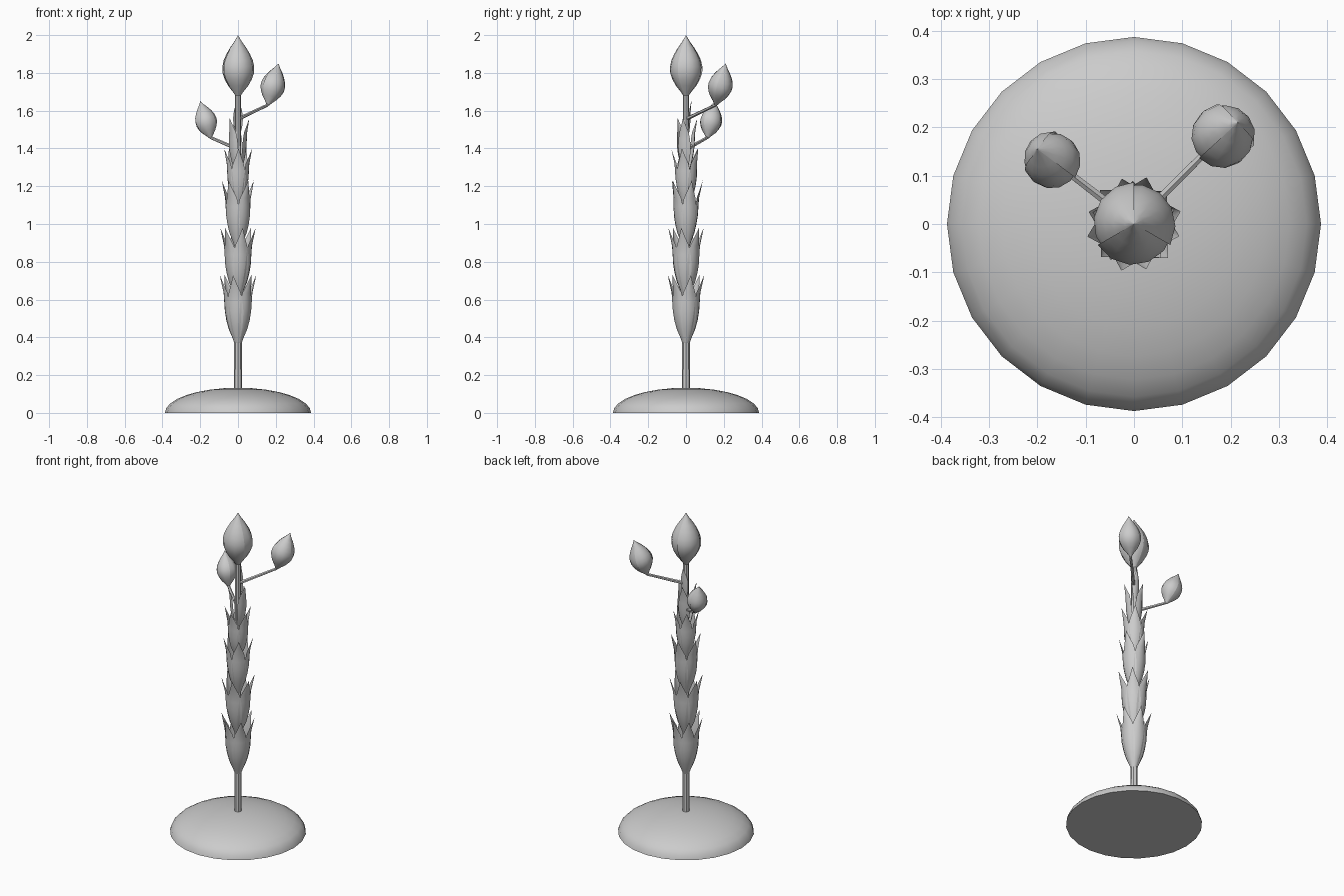
import bpy, bmesh, math
from mathutils import Vector, Matrix

cube = bpy.data.objects.get("Cube")
if cube:
    bpy.data.objects.remove(cube)

grey = bpy.data.materials.new("plain_grey")
grey.use_nodes = True
grey.diffuse_color = (0.6, 0.6, 0.6, 1)
grey.node_tree.nodes["Principled BSDF"].inputs["Base Color"].default_value = (0.6, 0.6, 0.6, 1)


def finish(bm, name, sharp=40):
    mesh = bpy.data.meshes.new(name)
    bm.to_mesh(mesh)
    bm.free()
    obj = bpy.data.objects.new(name, mesh)
    bpy.context.collection.objects.link(obj)
    mesh.materials.append(grey)
    bpy.ops.object.select_all(action='DESELECT')
    obj.select_set(True)
    bpy.context.view_layer.objects.active = obj
    bpy.ops.object.shade_smooth_by_angle(angle=math.radians(sharp))
    return obj


def add_grid(bm, rows):
    """Skin a sheet over rows of points."""
    verts = [[bm.verts.new(p) for p in row] for row in rows]
    for a, b in zip(verts, verts[1:]):
        for i in range(len(a) - 1):
            bm.faces.new((a[i], a[i + 1], b[i + 1], b[i]))


def tube(name, start, end, r1, r2, sides=8):
    start, end = Vector(start), Vector(end)
    axis = end - start
    bm = bmesh.new()
    turn = axis.to_track_quat('Z', 'Y').to_matrix().to_4x4()
    bmesh.ops.create_cone(bm, cap_ends=True, segments=sides, radius1=r1, radius2=r2,
                          depth=axis.length,
                          matrix=Matrix.Translation((start + end) / 2) @ turn)
    return finish(bm, name)


def interpolate(points, t):
    """Catmull-Rom through evenly spaced values."""
    n = len(points) - 1
    i = min(int(t * n), n - 1)
    f = t * n - i
    p0, p1, p2, p3 = (points[max(0, min(n, i + k))] for k in (-1, 0, 1, 2))
    return p1 + 0.5 * f * (p2 - p0 + f * (2 * p0 - 5 * p1 + 4 * p2 - p3
                                          + f * (3 * (p1 - p2) + p3 - p0)))


def leaf(bm, angle, z, length, width, spread):
    """Cupped pointed leaf that hugs the stem and flicks out at its tip."""
    rows = []
    steps = 8
    for j in range(steps + 1):
        t = j / steps
        out = 0.012 + spread * interpolate([0, 0.42, 0.66, 0.74, 1.0], t)
        half = width * max(0.0, interpolate([0.15, 0.75, 1.0, 0.75, 0.0], t))
        row = []
        for u in (1, 0.5, 0, -0.5, -1):
            p = Vector((out - 0.35 * half * u * u, half * u, z + length * t))
            row.append(Matrix.Rotation(math.radians(angle), 3, 'Z') @ p)
        rows.append(row)
    add_grid(bm, rows)


def bud(name, base, tip, radius):
    """Closed bud of three overlapping petals wrapped around an axis."""
    base, tip = Vector(base), Vector(tip)
    axis = tip - base
    turn = axis.to_track_quat('Z', 'Y').to_matrix()
    if axis.x == 0 and axis.y == 0:
        turn = Matrix.Identity(3)
    profile = [0.05, 0.62, 0.97, 0.9, 0.5, 0.0]
    bm = bmesh.new()
    for k in range(3):
        rows = []
        for j in range(11):
            t = j / 10
            r = radius * max(0.0, interpolate(profile, t))
            row = []
            for i in range(6):
                a = math.radians(90 + 120 * k + 27 * i)
                rr = r * (1.04 - 0.012 * i)
                row.append(base + turn @ Vector((rr * math.cos(a), rr * math.sin(a),
                                                 axis.length * t)))
            rows.append(row)
        add_grid(bm, rows)
    return finish(bm, name, 60)


# Domed base with a flat underside
bm = bmesh.new()
bmesh.ops.create_uvsphere(bm, u_segments=24, v_segments=16, radius=1,
                          matrix=Matrix.Diagonal((0.387, 0.387, 0.133, 1)))
bmesh.ops.bisect_plane(bm, geom=bm.verts[:] + bm.edges[:] + bm.faces[:], dist=0.0001,
                       plane_co=(0, 0, 0), plane_no=(0, 0, -1), clear_outer=True)
bmesh.ops.holes_fill(bm, edges=[e for e in bm.edges if e.is_boundary])
bmesh.ops.recalc_face_normals(bm, faces=bm.faces)
finish(bm, "base")

# Stem and side branches
tube("stem", (0, 0, 0.1), (0, 0, 1.68), 0.021, 0.016)
tube("left_branch", (0.01, 0.01, 1.56), (0.157, 0.157, 1.63), 0.010, 0.008, 6)
tube("right_branch", (-0.01, 0.01, 1.40), (-0.143, 0.112, 1.457), 0.010, 0.008, 6)

# Whorls: count, first angle, height, length, half width, spread
whorls = [
    (6, 15, 0.35, 0.38, 0.044, 0.088),
    (6, 45, 0.60, 0.38, 0.044, 0.085),
    (5, 20, 0.86, 0.37, 0.043, 0.077),
    (5, 56, 1.08, 0.32, 0.038, 0.066),
    (3, 105, 1.26, 0.30, 0.034, 0.050),
    (1, 90, 1.45, 0.21, 0.026, 0.018),
]
for n, (count, first, z, length, width, spread) in enumerate(whorls, 1):
    bm = bmesh.new()
    for k in range(count):
        leaf(bm, first + 360 * k / count, z, length, width, spread)
    # the inner side of each leaf is its upper face
    bmesh.ops.reverse_faces(bm, faces=bm.faces[:])
    finish(bm, f"leaf_whorl_{n}", 60)

# Flower buds
bud("top_bud", (0, 0, 1.665), (0, 0, 2.0), 0.085)
bud("left_bud", (0.157, 0.157, 1.625), (0.215, 0.21, 1.85), 0.065)
bud("right_bud", (-0.143, 0.112, 1.45), (-0.2, 0.155, 1.65), 0.058)
